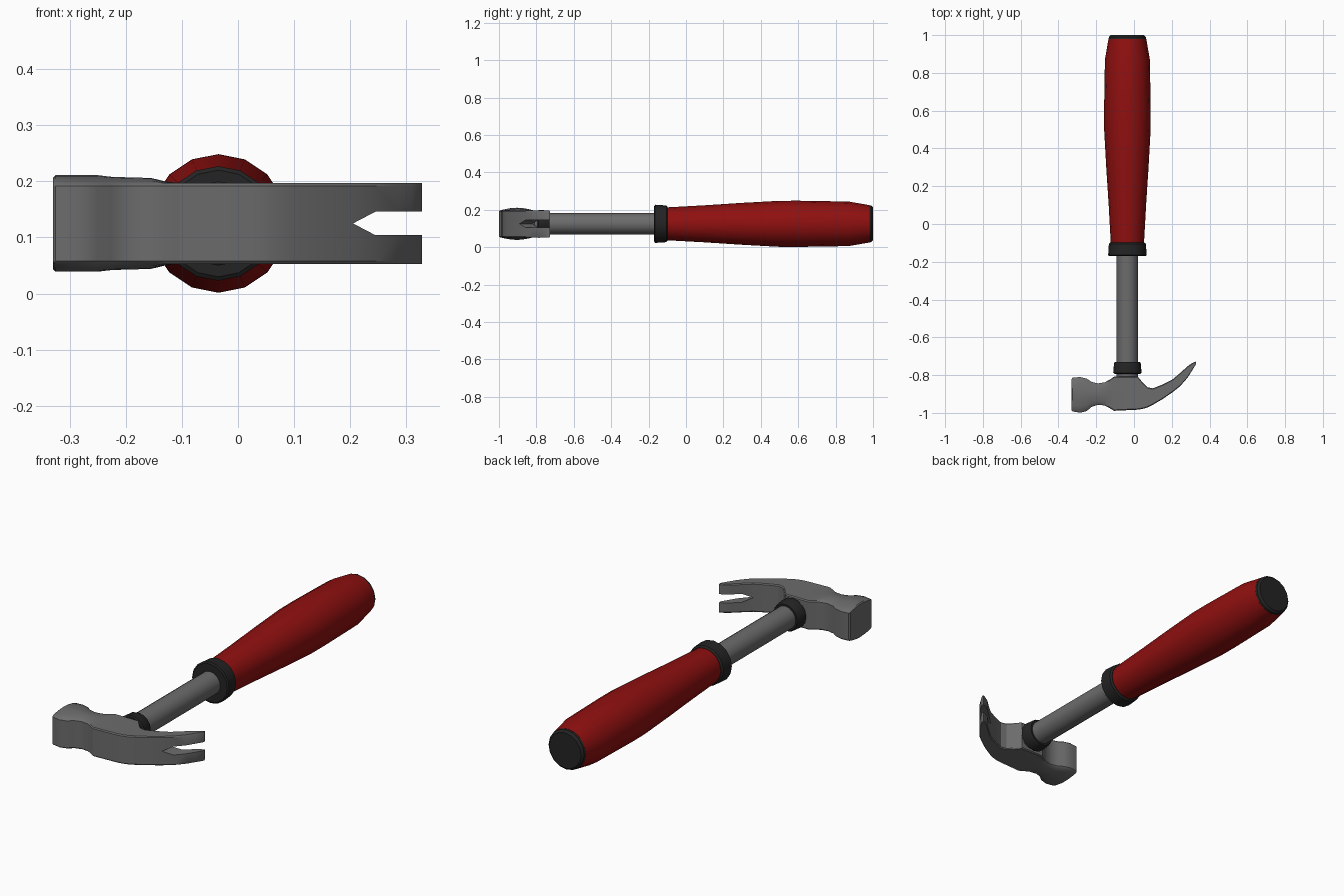
import bpy, bmesh, math

if "Cube" in bpy.data.objects:
    bpy.data.objects.remove(bpy.data.objects["Cube"])

CX, CZ = -0.035, 0.125  # handle axis


def material(name, rgb):
    m = bpy.data.materials.new(name)
    m.diffuse_color = (*rgb, 1)
    m.use_nodes = True
    m.node_tree.nodes["Principled BSDF"].inputs["Base Color"].default_value = m.diffuse_color
    return m


STEEL = material("steel grey", (0.15, 0.15, 0.15))
RED = material("grip red", (0.28, 0.005, 0.005))
BLACK = material("rubber black", (0.017, 0.017, 0.017))


def finish(bm, name, mat):
    bmesh.ops.remove_doubles(bm, verts=bm.verts, dist=1e-5)
    bmesh.ops.recalc_face_normals(bm, faces=bm.faces)
    me = bpy.data.meshes.new(name)
    bm.to_mesh(me)
    bm.free()
    me.materials.append(mat)
    ob = bpy.data.objects.new(name, me)
    bpy.context.collection.objects.link(ob)
    bpy.ops.object.select_all(action='DESELECT')
    ob.select_set(True)
    bpy.context.view_layer.objects.active = ob
    bpy.ops.object.shade_smooth_by_angle(angle=math.radians(32))
    return ob


def lathe(name, profile, mat, n=16):
    """Turn a (y, radius) profile around the handle axis."""
    bm = bmesh.new()
    rings = []
    for y, r in profile:
        rings.append([bm.verts.new((CX + r * math.sin(2 * math.pi * i / n), y,
                                    CZ + r * math.cos(2 * math.pi * i / n))) for i in range(n)])
    for a, b in zip(rings, rings[1:]):
        for i in range(n):
            j = (i + 1) % n
            bm.faces.new((a[i], a[j], b[j], b[i]))
    bm.faces.new(rings[0])
    bm.faces.new(rings[-1])
    return finish(bm, name, mat)


# Handle parts
lathe("shaft", [(-0.82, 0.057), (-0.12, 0.057)], STEEL)
lathe("head_neck", [(-0.82, 0.054), (-0.785, 0.054)], BLACK)
lathe("head_ring", [(-0.793, 0.068), (-0.788, 0.075), (-0.74, 0.071), (-0.73, 0.066)], BLACK)
lathe("collar", [(-0.17, 0.095), (-0.165, 0.102), (-0.105, 0.098), (-0.098, 0.09)], BLACK)
lathe("grip", [(-0.1, 0.088), (0.1, 0.099), (0.3, 0.112), (0.5, 0.123), (0.6, 0.1235),
               (0.87, 0.119), (0.98, 0.1)], RED)
lathe("end_cap", [(0.975, 0.1), (0.99, 0.098), (1.0, 0.088)], BLACK)

# Head stations: x, upper y, lower y, extra side bulge
STATIONS = [
    (-0.33, -0.820, -0.986, 0.009), (-0.325, -0.814, -0.992, 0.014),
    (-0.285, -0.810, -0.999, 0.014), (-0.25, -0.819, -0.990, 0.014),
    (-0.225, -0.836, -0.968, 0.011), (-0.19, -0.844, -0.957, 0.010),
    (-0.155, -0.838, -0.961, 0.009), (-0.13, -0.825, -0.974, 0.003),
    (-0.105, -0.808, -0.989, 0), (0.02, -0.808, -0.983, 0),
    (0.045, -0.838, -0.979, 0), (0.07, -0.864, -0.972, 0),
    (0.1, -0.870, -0.957, 0), (0.15, -0.850, -0.928, 0),
    (0.205, -0.822, -0.890, 0), (0.245, -0.788, -0.858, 0),
    (0.285, -0.752, -0.812, 0), (0.31, -0.735, -0.772, 0), (0.328, -0.728, -0.742, 0)]
NOTCH = 0.205


def half_section(x, yu, yl, bulge):
    e = 0.072
    c = min(0.005, (yu - yl) * 0.2)
    w = 0.021 * max(0, min(1, (x - NOTCH) / 0.04))  # half width of claw notch
    side = [(yu - c + (yl - yu + 2 * c) * k / 6, e + bulge * math.sin(math.pi * k / 6))
            for k in range(7)]
    return [(yu, w), (yu, e - c)] + side + [(yl, e - c), (yl, w)]


# Head: loft both halves, leaving the notch between the claws
bm = bmesh.new()
for sign in (1, -1):
    rows = [[bm.verts.new((s[0], y, CZ + sign * z)) for y, z in half_section(*s)] for s in STATIONS]
    for k, (a, b) in enumerate(zip(rows, rows[1:])):
        for i in range(len(a) - 1):
            bm.faces.new((a[i], a[i + 1], b[i + 1], b[i]))
        if STATIONS[k][0] >= NOTCH:
            bm.faces.new((a[-1], a[0], b[0], b[-1]))
    bm.faces.new(rows[0])
    bm.faces.new(rows[-1])
finish(bm, "claw_head", STEEL)
